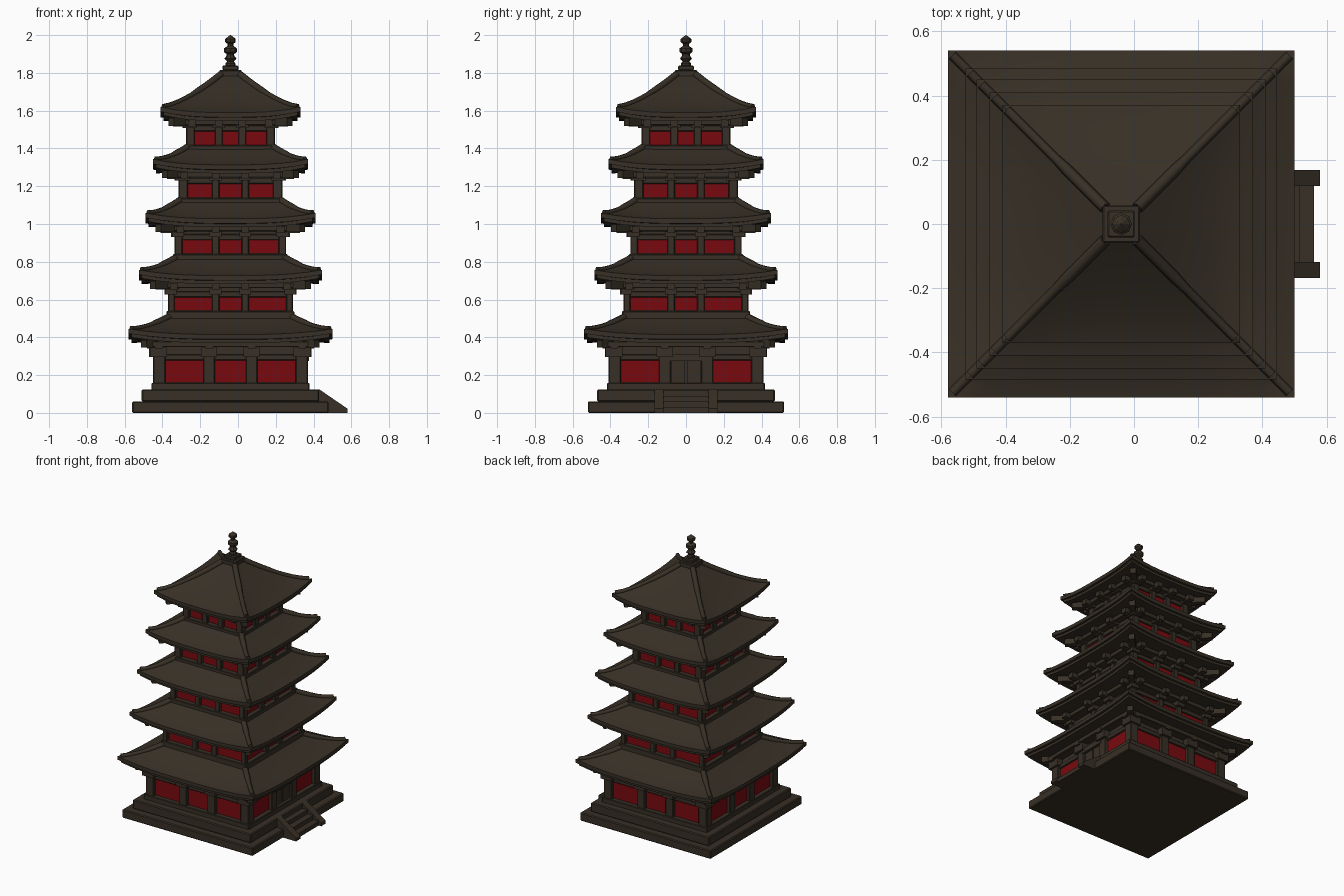
import bpy, bmesh, math
from mathutils import Matrix, Vector

if "Cube" in bpy.data.objects:
    bpy.data.objects.remove(bpy.data.objects["Cube"])

CX = -0.04  # tower axis in x


def material(name, rgb):
    m = bpy.data.materials.new(name)
    m.diffuse_color = (*rgb, 1)
    m.use_nodes = True
    m.node_tree.nodes["Principled BSDF"].inputs["Base Color"].default_value = m.diffuse_color
    return m


WOOD = material("dark_brown", (0.038, 0.029, 0.019))
RED = material("deep_red", (0.19, 0.003, 0.005))


def add_object(name, bm, mat):
    bmesh.ops.recalc_face_normals(bm, faces=bm.faces)
    me = bpy.data.meshes.new(name)
    bm.to_mesh(me)
    bm.free()
    ob = bpy.data.objects.new(name, me)
    ob.location.x = CX
    bpy.context.collection.objects.link(ob)
    me.materials.append(mat)
    return ob


def boxes(name, items, mat=WOOD, bevel=0.0):
    """items: (angle, lo, hi) boxes, turned by angle about the tower axis"""
    bm = bmesh.new()
    for ang, lo, hi in items:
        lo, hi = Vector(lo), Vector(hi)
        mt = (Matrix.Rotation(ang, 4, 'Z') @ Matrix.Translation((lo + hi) / 2)
              @ Matrix.Diagonal((*(hi - lo), 1)))
        bmesh.ops.create_cube(bm, size=1, matrix=mt)
    ob = add_object(name, bm, mat)
    if bevel:
        b = ob.modifiers.new("bevel", 'BEVEL')
        b.width, b.segments = bevel, 1
    return ob


def slab(r, z0, z1):
    return (0, (-r, -r, z0), (r, r, z1))


def rings(name, levels, n=12):
    """stack of square loops (half, z, corner lift), closed at both ends"""
    bm = bmesh.new()
    loops = []
    for r, z, lift in levels:
        loop = []
        for k in range(4):
            rot = Matrix.Rotation(k * math.pi / 2, 3, 'Z')
            for i in range(n):
                u = -1 + 2 * i / n
                loop.append(bm.verts.new(rot @ Vector((u * r, -r, z + lift * abs(u) ** 3))))
        loops.append(loop)
    for a, b in zip(loops, loops[1:]):
        for i in range(4 * n):
            j = (i + 1) % (4 * n)
            bm.faces.new((a[i], a[j], b[j], b[i]))
    bm.faces.new(loops[0])
    bm.faces.new(loops[-1])
    ob = add_object(name, bm, WOOD)
    bpy.context.view_layer.objects.active = ob
    ob.select_set(True)
    bpy.ops.object.shade_smooth_by_angle(angle=math.radians(25))
    ob.select_set(False)
    return ob


def hips(name, path, thick):
    """round ridge bars along the four roof corners"""
    cu = bpy.data.curves.new(name, 'CURVE')
    cu.dimensions = '3D'
    cu.bevel_depth, cu.bevel_resolution, cu.use_fill_caps = 0.015, 1, True
    for sx in (-1, 1):
        for sy in (-1, 1):
            sp = cu.splines.new('POLY')
            sp.points.add(len(path) - 1)
            for p, (r, z), t in zip(sp.points, path, thick):
                p.co, p.radius = (sx * r, sy * r, z, 1), t
    ob = bpy.data.objects.new(name, cu)
    ob.location.x = CX
    bpy.context.collection.objects.link(ob)
    cu.materials.append(WOOD)


# stone platform
boxes("platform", [slab(0.52, 0, 0.06), slab(0.47, 0.06, 0.125)], bevel=0.006)

# wall half, base z, red z range, centre panel half, side panel range,
# eave half, eave bottom z, roof top z, roof top half
floors = [
    (0.41, 0.12, 0.165, 0.275, 0.085, 0.14, 0.345, 0.54, 0.370, 0.515, 0.31),
    (0.33, 0.49, 0.545, 0.608, 0.062, 0.095, 0.295, 0.485, 0.682, 0.825, 0.28),
    (0.295, 0.80, 0.847, 0.912, 0.062, 0.095, 0.255, 0.45, 0.983, 1.125, 0.265),
    (0.275, 1.10, 1.143, 1.210, 0.062, 0.095, 0.225, 0.41, 1.268, 1.41, 0.22),
    (0.235, 1.38, 1.423, 1.487, 0.045, 0.080, 0.19, 0.37, 1.545, 1.79, 0.05),
]
for f, (h, z0, r0, r1, c, s0, s1, R, zb, zt, rt) in enumerate(floors):
    n = f"floor_{f + 1}_"
    w = h - 0.03  # wall plane
    # wall core with sill, lintel and upper plate
    boxes(n + "walls", [slab(w, z0, zb + 0.02), slab(h + 0.008, z0, r0 - 0.006),
                        slab(h - 0.012, r1 + 0.003, r1 + 0.035),
                        slab(h + 0.03, zb - 0.022, zb + 0.01)], bevel=0.004)
    cols, panels, brackets = [], [], []
    mid = (c + s0) / 2
    for k in range(4):
        a = k * math.pi / 2
        door = f == 0 and k == 1  # entrance on the +x side
        for x in (-mid, mid):
            cw = (s0 - c) / 2 + 0.003
            cols.append((a, (x - cw, -h, z0), (x + cw, -w, zb)))
            brackets.append((a, (x - cw - 0.012, -h - 0.02, r1 + 0.02),
                             (x + cw + 0.012, -w, zb - 0.02)))
        cols.append((a, (-h, -h, z0), (-s1, -s1, zb)))
        brackets.append((a, (-h - 0.015, -h - 0.015, r1 + 0.02),
                         (-s1 + 0.01, -s1 + 0.01, zb - 0.02)))
        # beams reaching out under the eaves
        for x in (-h + 0.03, -mid, mid, h - 0.03):
            brackets.append((a, (x - 0.02, -R * 0.82, zb - 0.03), (x + 0.02, -w, zb + 0.005)))
        brackets.append((a + math.pi / 4, (-0.02, -R * 1.2, zb - 0.025), (0.02, -w, zb + 0.015)))
        # red panels
        spans = [(-s1, -s0), (s0, s1)] + ([] if door else [(-c, c)])
        for x0, x1 in spans:
            panels.append((a, (x0, -w - 0.008, r0 - 0.004), (x1, -w + 0.001, r1 + 0.004)))
    boxes(n + "columns", cols, bevel=0.004)
    boxes(n + "brackets", brackets)
    boxes(n + "red_panels", panels, RED)

    # curved roof with stepped eave and lifted corners
    ze, lift = zb + 0.045, 0.03
    levels = [(w, zb + 0.012, 0), (R - 0.03, zb, lift), (R - 0.015, zb, lift),
              (R - 0.015, zb + 0.018, lift), (R, zb + 0.02, lift)]
    path = []
    for i in range(9):
        s = i / 8
        r, z, l = R + (rt - R) * s, ze + (zt - ze) * s ** 1.25, lift * (1 - s) ** 2
        levels.append((r, z, l))
        path.append((r - 0.015 * (1 - s), z + l + 0.002))
    rings(n + "roof", levels)
    hips(n + "hip_ridges", path, [1, 1, 1, 1, 1, 1.25, 1.25, 1.25, 1.25])
    # flat curb where the next storey starts
    if f < 4:
        boxes(n + "roof_curb", [slab(rt + 0.01, zt - 0.03, zt + 0.004)])

# entrance door with frame on the +x side
D = math.pi / 2
boxes("door", [(D, (-0.08, -0.395, 0.12), (-0.004, -0.37, 0.285)),
               (D, (0.004, -0.395, 0.12), (0.08, -0.37, 0.285)),
               (D, (-0.1, -0.415, 0.275), (0.1, -0.37, 0.31))])

# stairs with sloping side walls
steps = [(D, (-0.12, -(0.60 - 0.045 * i), 0.0), (0.12, -0.44, 0.03 * (i + 1)))
         for i in range(4)]
boxes("stairs", steps)
bm = bmesh.new()
outline = [(0.46, 0), (0.62, 0), (0.62, 0.022), (0.47, 0.125), (0.46, 0.125)]
for y0, y1 in ((-0.168, -0.118), (0.118, 0.168)):
    a = [bm.verts.new((x, y0, z)) for x, z in outline]
    b = [bm.verts.new((x, y1, z)) for x, z in outline]
    bm.faces.new(a)
    bm.faces.new(b)
    for i in range(5):
        j = (i + 1) % 5
        bm.faces.new((a[i], a[j], b[j], b[i]))
add_object("stair_side_walls", bm, WOOD)

# finial: stepped plinth and turned spire
boxes("finial_plinth", [slab(0.058, 1.775, 1.815), slab(0.042, 1.815, 1.838)], bevel=0.004)
prof = [(0.026, 1.83), (0.026, 1.85), (0.018, 1.86), (0.032, 1.875), (0.02, 1.892),
        (0.02, 1.9), (0.034, 1.91), (0.034, 1.93), (0.015, 1.943), (0.015, 1.953),
        (0.028, 1.963), (0.028, 1.98), (0.002, 2.0)]
bm = bmesh.new()
loops = [[bm.verts.new((r * math.cos(i * math.pi / 4), r * math.sin(i * math.pi / 4), z))
          for i in range(8)] for r, z in prof]
for a, b in zip(loops, loops[1:]):
    for i in range(8):
        bm.faces.new((a[i], a[(i + 1) % 8], b[(i + 1) % 8], b[i]))
bm.faces.new(loops[0])
bm.faces.new(loops[-1])
add_object("finial_spire", bm, WOOD)
